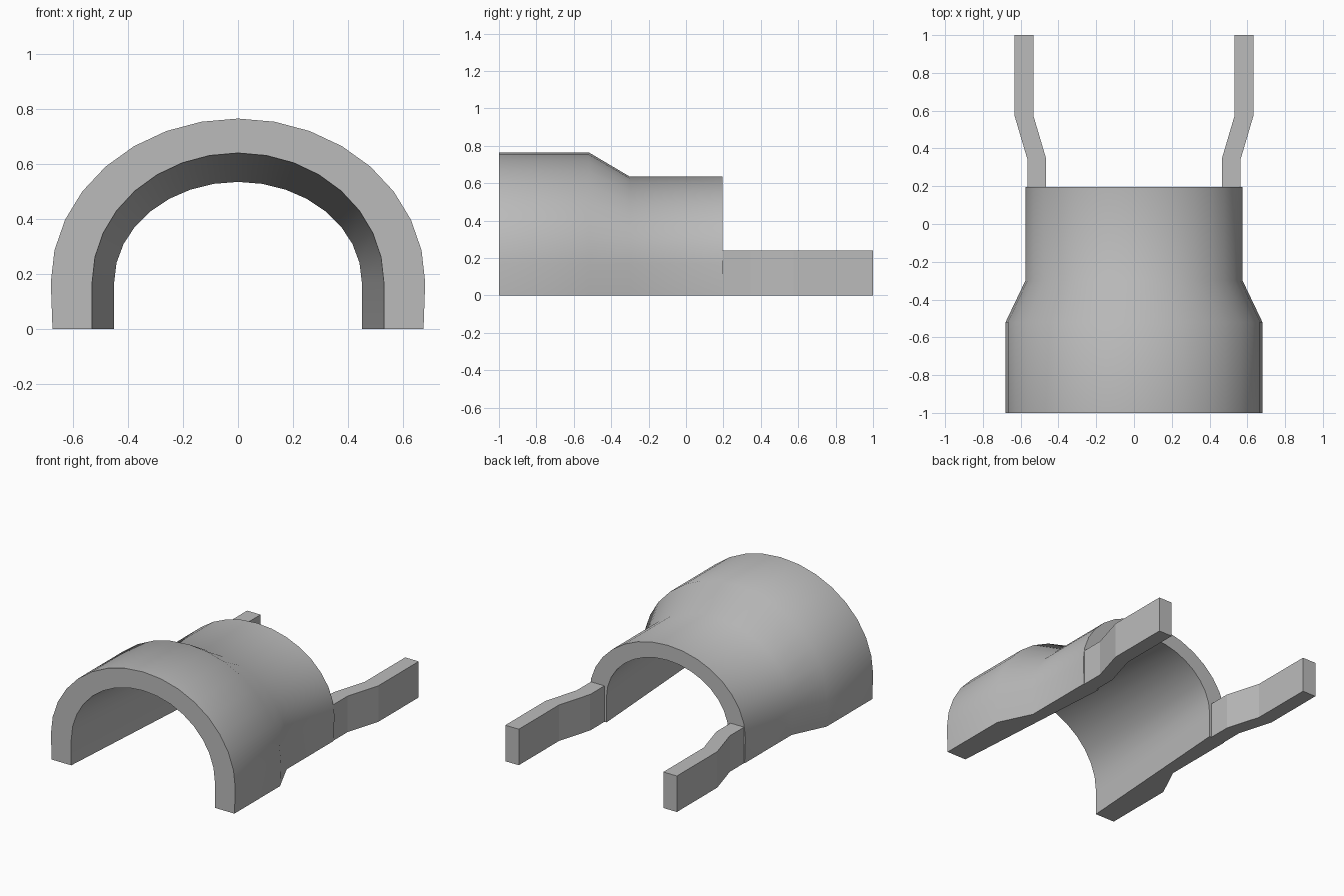
import bpy, bmesh, math

cube = bpy.data.objects.get("Cube")
if cube:
    bpy.data.objects.remove(cube, do_unlink=True)

grey = bpy.data.materials.new("plain grey")
grey.use_nodes = True
grey.diffuse_color = (0.5, 0.5, 0.5, 1)
grey.node_tree.nodes["Principled BSDF"].inputs["Base Color"].default_value = (0.5, 0.5, 0.5, 1)

SPRING = 0.17   # height where the legs turn into the arch
SEGMENTS = 16


def make_object(name, bm, smooth):
    bmesh.ops.recalc_face_normals(bm, faces=bm.faces)
    mesh = bpy.data.meshes.new(name)
    bm.to_mesh(mesh)
    bm.free()
    mesh.materials.append(grey)
    obj = bpy.data.objects.new(name, mesh)
    bpy.context.collection.objects.link(obj)
    if smooth:
        bpy.ops.object.select_all(action='DESELECT')
        obj.select_set(True)
        bpy.context.view_layer.objects.active = obj
        bpy.ops.object.shade_smooth_by_angle(angle=math.radians(35))
    return obj


def arch_row(bm, half_width, top, y, foot_inset):
    """Straight legs below a half ellipse, from one foot to the other."""
    points = [(half_width - foot_inset, 0)]
    for i in range(SEGMENTS + 1):
        a = math.pi * i / SEGMENTS
        points.append((half_width * math.cos(a), SPRING + (top - SPRING) * math.sin(a)))
    points.append((foot_inset - half_width, 0))
    return [bm.verts.new((x, y, z)) for x, z in points]


# Arched shell: stepped outside, evenly tapered inside
bm = bmesh.new()
rows = [arch_row(bm, w, t, y, i) for w, t, y, i in (
    (0.68, 0.765, -1, 0.006), (0.68, 0.765, -0.52, 0.006),
    (0.575, 0.635, -0.3, 0.006), (0.575, 0.635, 0.195, 0.006),
    (0.45, 0.535, 0.195, 0), (0.53, 0.64, -1, 0))]
for k, row in enumerate(rows):
    following = rows[(k + 1) % len(rows)]
    for j in range(len(row) - 1):
        bm.faces.new((row[j], row[j + 1], following[j + 1], following[j]))
for end in (0, -1):
    bm.faces.new([row[end] for row in rows])
make_object("arched_shell", bm, True)

# Cranked arms behind the shell
for name, side in (("left_arm", 1), ("right_arm", -1)):
    bm = bmesh.new()
    path = ((0.465, 0.195), (0.465, 0.345), (0.533, 0.575), (0.533, 1))
    outline = list(path) + [(x + 0.1, y) for x, y in reversed(path)]
    base = bm.faces.new([bm.verts.new((side * x, y, 0)) for x, y in outline])
    top = bmesh.ops.extrude_face_region(bm, geom=[base])
    bmesh.ops.translate(bm, vec=(0, 0, 0.24),
                        verts=[v for v in top["geom"] if isinstance(v, bmesh.types.BMVert)])
    make_object(name, bm, False)
